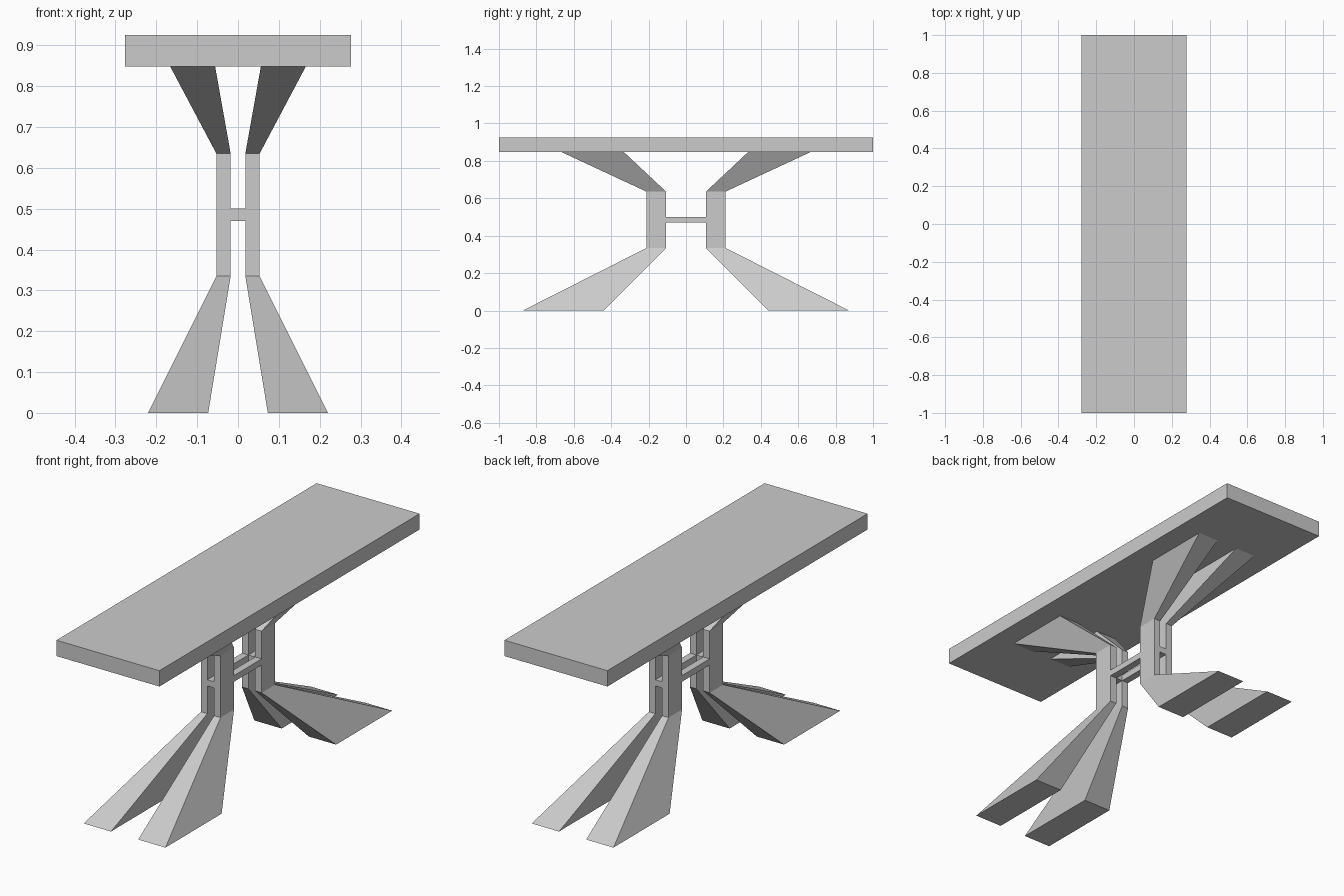
import bpy, bmesh

if "Cube" in bpy.data.objects:
    bpy.data.objects.remove(bpy.data.objects["Cube"])


def make_object(name, bm):
    bmesh.ops.recalc_face_normals(bm, faces=bm.faces[:])
    mesh = bpy.data.meshes.new(name)
    bm.to_mesh(mesh)
    bm.free()
    obj = bpy.data.objects.new(name, mesh)
    bpy.context.collection.objects.link(obj)
    return obj


def loft(name, sections):
    """Loft rectangular sections (x0, x1, y0, y1, z) into a closed solid."""
    bm = bmesh.new()
    rings = [[bm.verts.new((x, y, z)) for x, y in ((x0, y0), (x1, y0), (x1, y1), (x0, y1))]
             for x0, x1, y0, y1, z in sections]
    for low, high in zip(rings, rings[1:]):
        for i in range(4):
            j = (i + 1) % 4
            bm.faces.new((low[i], low[j], high[j], high[i]))
    bm.faces.new(rings[0][::-1])
    bm.faces.new(rings[-1])
    return make_object(name, bm)


def box(name, x0, x1, y0, y1, z0, z1):
    return loft(name, [(x0, x1, y0, y1, z0), (x0, x1, y0, y1, z1)])


def mirror(obj, x, y):
    mod = obj.modifiers.new("mirror", 'MIRROR')
    mod.use_axis = (x, y, False)
    mod.use_mirror_merge = False


# Post footprint
X0, X1, Y0, Y1 = 0.018, 0.053, 0.106, 0.21

# Slab top
box("table_top", -0.277, 0.277, -1, 1, 0.848, 0.925)

# Four legs: flared foot, straight post, flared bracket under the top
legs = loft("legs", [
    (0.073, 0.22, 0.44, 0.872, 0.0),
    (X0, X1, Y0, Y1, 0.335),
    (X0, X1, Y0, Y1, 0.635),
    (0.056, 0.166, 0.333, 0.668, 0.848),
])
mirror(legs, True, True)

# Long rails joining front and back posts
rails = box("long_rails", X0, X1, -Y0, Y0, 0.47, 0.50)
mirror(rails, True, False)

# Short rungs joining left and right posts
rungs = box("short_rungs", -X0, X0, Y0, Y1, 0.47, 0.50)
mirror(rungs, False, True)
